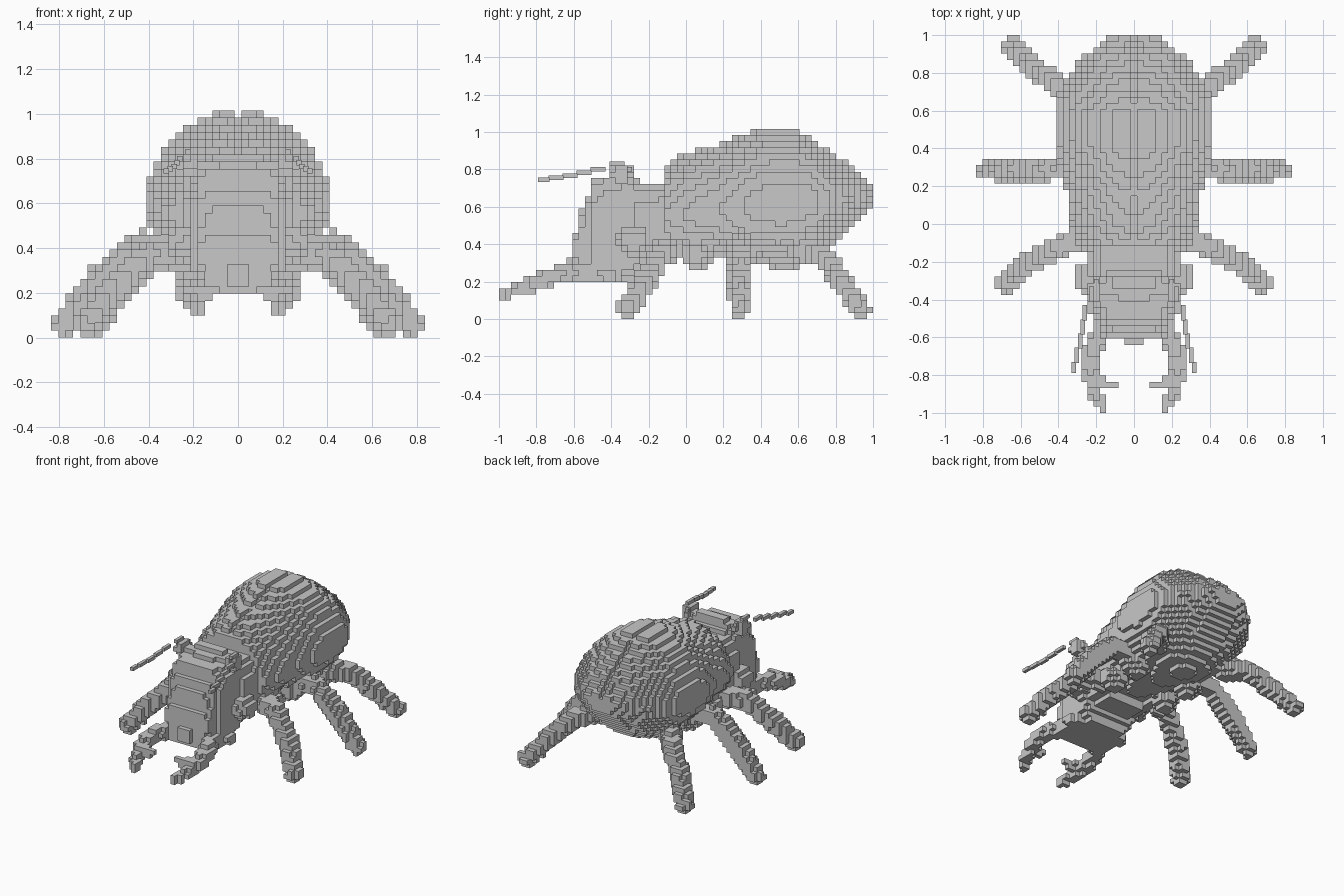
import bpy
from mathutils import Vector

if "Cube" in bpy.data.objects:
    bpy.data.objects.remove(bpy.data.objects["Cube"])

V = 2 / 61                      # edge length of one small cube
cells = {}                      # filled cube -> part name

grey = bpy.data.materials.new("grey")
grey.diffuse_color = (0.58, 0.58, 0.58, 1)
grey.use_nodes = True
grey.node_tree.nodes["Principled BSDF"].inputs["Base Color"].default_value = grey.diffuse_color


def fill(part, inside):
    """Fill every free cube whose centre passes the test (x is mirrored)."""
    for i in range(26):
        for j in range(-30, 31):
            for k in range(31):
                if (i, j, k) not in cells and inside(i * V, j * V, (k + .5) * V):
                    for s in (i, -i):
                        cells[(s, j, k)] = part


def loft(rows, power, mid, slope=0, seam=False):
    """Rows along y: (y, half width, top, bottom), rounded by power."""
    def inside(x, y, z):
        for a, b in zip(rows, rows[1:]):
            if a[0] <= y <= b[0]:
                t = (y - a[0]) / (b[0] - a[0])
                w, top, low = (a[n] + (b[n] - a[n]) * t for n in (1, 2, 3))
                if seam and x < V / 2:
                    top -= V
                zm = min(max(mid + slope * y, low + .01), top - .01)
                h = top - zm if z > zm else zm - low
                return (x / w) ** power + (abs(z - zm) / h) ** power <= 1
        return False
    return inside


def limb(points):
    """Chain of tapered capsules: (x, y, z, radius)."""
    def inside(x, y, z):
        p = Vector((x, y, z))
        for a, b in zip(points, points[1:]):
            va, vb = Vector(a[:3]), Vector(b[:3])
            d = vb - va
            t = min(max((p - va).dot(d) / d.length_squared, 0), 1)
            if (p - va - d * t).length <= a[3] + (b[3] - a[3]) * t:
                return True
        return False
    return inside


def blob(c, r):
    return lambda x, y, z: sum(((q - m) / s) ** 2 for q, m, s in zip((x, y, z), c, r)) <= 1


def add_mesh(name, verts, faces):
    mesh = bpy.data.meshes.new(name)
    mesh.from_pydata(verts, [], faces)
    mesh.materials.append(grey)
    bpy.context.collection.objects.link(bpy.data.objects.new(name, mesh))


# wing case with a centre seam
fill("wing_case", loft([
    (-.11, .295, .83, .36), (0, .33, .89, .34), (.18, .36, .94, .32),
    (.37, .41, 1.015, .29), (.50, .418, 1.025, .265), (.60, .415, 1.015, .275),
    (.70, .405, .95, .32), (.78, .36, .89, .38), (.87, .28, .83, .47),
    (.93, .215, .76, .53), (1.0, .115, .70, .61)], 1.85, .55, .11, True))

# neck shield and head
fill("thorax", loft([(-.27, .24, .73, .30), (-.09, .25, .73, .30)], 3.2, .5))
fill("head", loft([
    (-.61, .155, .46, .19), (-.57, .175, .47, .19), (-.555, .165, .60, .19),
    (-.53, .175, .61, .19), (-.515, .20, .755, .19), (-.40, .215, .77, .19),
    (-.30, .215, .795, .2), (-.24, .2, .73, .28)], 4.5, .42))
fill("crown", lambda x, y, z: x < .11 and -.36 < y < -.28 and .7 < z < .82)
fill("lip", lambda x, y, z: x < .06 and -.64 < y < -.5 and .22 < z < .33)
fill("cheek", blob((.23, -.28, .42), (.09, .09, .08)))

# hips under the body
for y in (.06, .29):
    fill("hip", blob((.22, y, .345), (.09, .09, .08)))

# three pairs of legs
fill("front_leg", limb([(.22, -.05, .38, .07), (.40, -.12, .37, .06),
                        (.56, -.21, .22, .063), (.68, -.31, .06, .058)]))
fill("middle_leg", limb([(.30, .29, .39, .062), (.43, .285, .425, .055),
                         (.53, .29, .34, .068), (.63, .29, .24, .07),
                         (.775, .285, .06, .052)]))
fill("hind_leg", limb([(.28, .60, .37, .07), (.41, .735, .34, .062),
                       (.54, .84, .19, .06), (.65, .94, .05, .052)]))

# jaws with an inner tooth
fill("jaw", limb([(.19, -.40, .235, .05), (.165, -.55, .25, .05),
                  (.22, -.68, .24, .05), (.235, -.79, .20, .044),
                  (.20, -.90, .155, .036), (.165, -.985, .13, .028)]))
fill("jaw_tooth", limb([(.22, -.83, .20, .026), (.11, -.845, .20, .024)]))
fill("feeler_base", blob((.205, -.35, .775), (.05, .06, .05)))

# build one mesh per part from the exposed cube faces
sides = [((1, 0, 0), (0, 1, 0), (0, 0, 1)), ((0, 1, 0), (0, 0, 1), (1, 0, 0)),
         ((0, 0, 1), (1, 0, 0), (0, 1, 0))]
for part in sorted(set(cells.values())):
    verts, faces = {}, []
    for cell, owner in cells.items():
        if owner != part:
            continue
        c = Vector(cell)
        for n, u, v in sides:
            for s in (1, -1):
                if tuple(int(q + s * m) for q, m in zip(cell, n)) in cells:
                    continue
                face = []
                for a, b in ((-1, -1), (1, -1), (1, 1), (-1, 1))[::s]:
                    p = c * 2 + Vector(n) * s + Vector(u) * a + Vector(v) * b
                    key = tuple(round(q) for q in p)
                    face.append(verts.setdefault(key, len(verts)))
                faces.append(face)
    if faces:
        add_mesh(part, [(x * V / 2, y * V / 2, (z + 1) * V / 2) for x, y, z in verts], faces)

# thin feelers from overlapping small bars
path = [Vector(p) for p in ((.20, -.33, .80), (.225, -.37, .83), (.26, -.47, .80),
                            (.285, -.62, .765), (.32, -.77, .745))]
quads = [(0, 2, 3, 1), (4, 5, 7, 6), (0, 1, 5, 4), (2, 6, 7, 3), (0, 4, 6, 2), (1, 3, 7, 5)]
for side, name in ((1, "right_feeler"), (-1, "left_feeler")):
    verts, faces = [], []
    for a, b in zip(path, path[1:]):
        steps = max(1, round((b - a).length / .08))
        for n in range(steps + 1):
            p = a.lerp(b, n / steps)
            base = len(verts)
            verts += [(side * (p.x + dx * .012), p.y + dy * .04, p.z + dz * .012)
                      for dx in (-side, side) for dy in (-1, 1) for dz in (-1, 1)]
            faces += [[base + q for q in f][::-1] for f in quads]
    # keep the tip inside the overall length
    verts = [(x, max(y, -.79), z) for x, y, z in verts]
    add_mesh(name, verts, faces)
